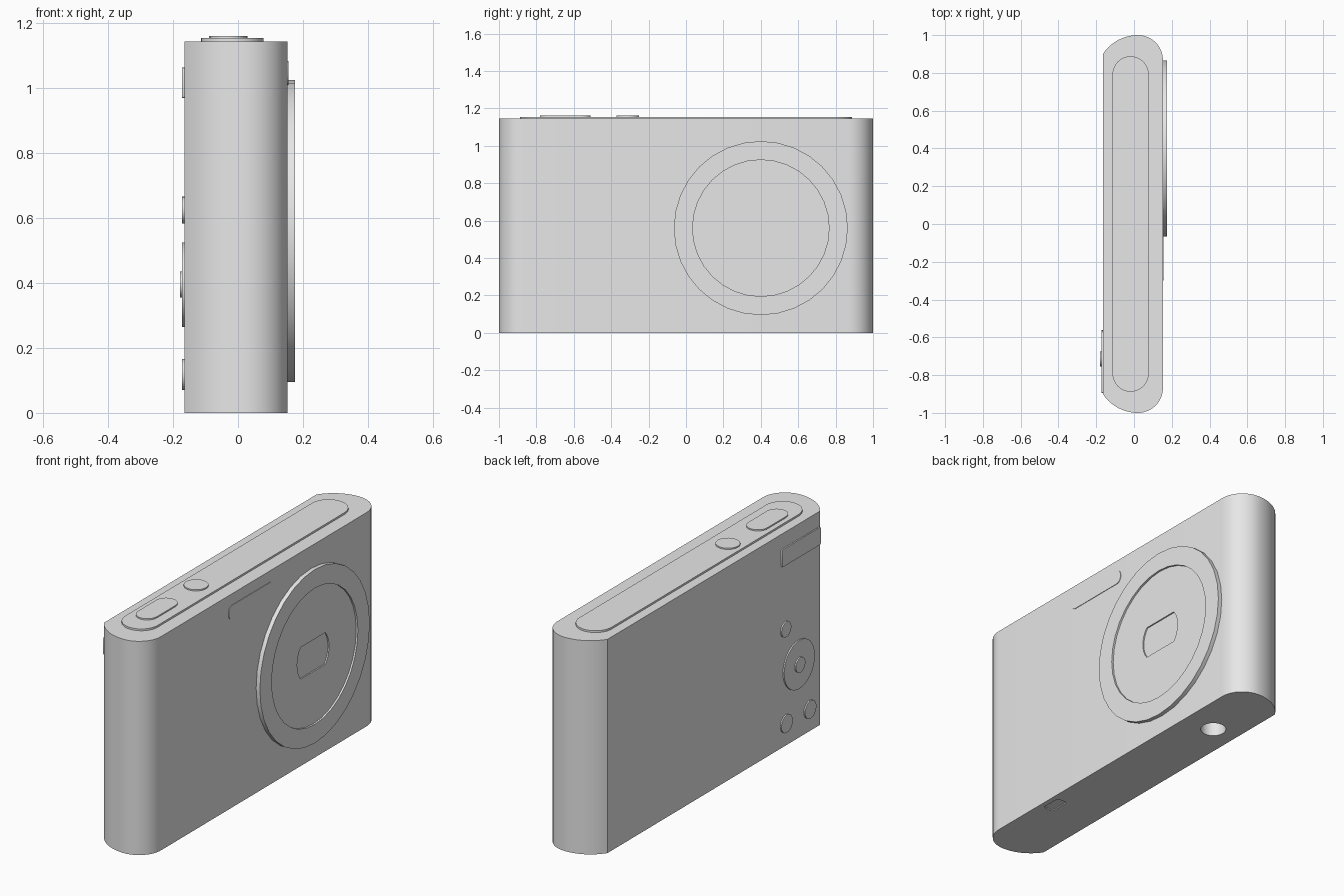
import bpy
import bmesh
from math import asin, atan2, cos, sin, pi, radians
from mathutils import Vector

cube = bpy.data.objects.get("Cube")
if cube:
    bpy.data.objects.remove(cube, do_unlink=True)

# One plain material for everything
grey = bpy.data.materials.new("light_grey")
grey.use_nodes = True
grey.diffuse_color = (0.8, 0.8, 0.8, 1)
grey.node_tree.nodes["Principled BSDF"].inputs["Base Color"].default_value = (0.8, 0.8, 0.8, 1)


def arc(cx, cy, rx, ry, start, end, n):
    return [(cx + rx * cos(start + (end - start) * i / n),
             cy + ry * sin(start + (end - start) * i / n)) for i in range(n + 1)]


def rounded(cx, cy, hx, hy, r, n=8):
    """Rounded rectangle; becomes a slot or a circle when r fills it."""
    pts = []
    for q, (sx, sy) in enumerate([(1, 1), (-1, 1), (-1, -1), (1, -1)]):
        pts += arc(cx + sx * (hx - r), cy + sy * (hy - r), r, r, q * pi / 2, (q + 1) * pi / 2, n)
    return pts


def circle(cx, cy, r, n=8):
    return rounded(cx, cy, r, r, r, n)


def prism(name, outline, axis, lo, hi):
    """Extrude an outline: axis 'Z' takes (x, y), axis 'X' takes (y, z)."""
    bm = bmesh.new()
    place = (lambda a, b, h: (a, b, h)) if axis == "Z" else (lambda a, b, h: (h, a, b))
    pts = []
    for p in outline:
        if not pts or (Vector(p) - Vector(pts[-1])).length > 1e-5:
            pts.append(p)
    if (Vector(pts[0]) - Vector(pts[-1])).length < 1e-5:
        pts.pop()
    base = bm.faces.new([bm.verts.new(place(a, b, lo)) for a, b in pts])
    ext = bmesh.ops.extrude_face_region(bm, geom=[base])
    step = Vector(place(0, 0, hi - lo))
    bmesh.ops.translate(bm, vec=step, verts=[v for v in ext["geom"] if isinstance(v, bmesh.types.BMVert)])
    bmesh.ops.recalc_face_normals(bm, faces=bm.faces)
    mesh = bpy.data.meshes.new(name)
    bm.to_mesh(mesh)
    bm.free()
    mesh.materials.append(grey)
    obj = bpy.data.objects.new(name, mesh)
    bpy.context.collection.objects.link(obj)
    return obj


def activate(obj):
    bpy.ops.object.select_all(action="DESELECT")
    obj.select_set(True)
    bpy.context.view_layer.objects.active = obj


def cut(obj, outline, axis, lo, hi):
    """Cut a prism-shaped recess out of a part."""
    cutter = prism("cutter", outline, axis, lo, hi)
    cutter.hide_render = True
    mod = obj.modifiers.new("cut", "BOOLEAN")
    mod.operation, mod.solver, mod.object = "DIFFERENCE", "EXACT", cutter
    activate(obj)
    bpy.ops.object.modifier_apply(modifier=mod.name)
    bpy.data.objects.remove(cutter, do_unlink=True)


# Body: rounded ends, with a sharp edge where they meet the flat rear
BACK, FRONT, HEIGHT = -0.165, 0.153, 1.145
R = 0.221
sweep = atan2(0.185, R - 0.1)
end = arc(0.02, 0.87, 0.133, 0.13, 0, pi / 2, 12)
end += arc(0.02, 1 - R, R, R, pi / 2, pi / 2 + sweep, 10)[1:]
body = prism("body", end + [(x, -y) for x, y in reversed(end)], "Z", 0, HEIGHT)

# Underside: tripod socket and small cover slot
cut(body, circle(-0.024, 0.588, 0.063), "Z", -0.05, 0.13)
cut(body, rounded(0.095, -0.5, 0.03, 0.055, 0.012, 3), "Z", -0.05, 0.006)

# Top plate with shutter and power buttons
prism("top_plate", rounded(-0.018, 0, 0.096, 0.888, 0.096), "Z", HEIGHT - 0.01, 1.155)
prism("shutter_button", rounded(-0.03, -0.645, 0.056, 0.135, 0.056), "Z", HEIGHT, 1.162)
prism("power_button", circle(-0.03, -0.312, 0.06), "Z", HEIGHT, 1.162)

# Lens: raised ring, recessed cover, window with flat top and bottom
lens = prism("lens", circle(0.4, 0.56, 0.465), "X", 0.14, 0.175)
cut(lens, circle(0.4, 0.56, 0.365), "X", 0.165, 0.2)
a = asin(0.085 / 0.135)
window = arc(0.4, 0.56, 0.135, 0.135, -a, a, 8) + arc(0.4, 0.56, 0.135, 0.135, pi - a, pi + a, 8)
cut(lens, window, "X", 0.158, 0.2)

# Flash window on the front
prism("flash_window", rounded(-0.11, 1.048, 0.19, 0.037, 0.03, 5), "X", FRONT - 0.01, FRONT + 0.003)

# Rear controls
for name, y, z, r, depth in [
    ("control_dial", -0.715, 0.395, 0.13, 0.007),
    ("dial_center", -0.715, 0.395, 0.04, 0.014),
    ("upper_button", -0.605, 0.625, 0.041, 0.007),
    ("lower_button_inner", -0.61, 0.118, 0.048, 0.007),
    ("lower_button_outer", -0.81, 0.118, 0.048, 0.007),
]:
    prism(name, circle(y, z, r), "X", BACK - depth, BACK + 0.01)
prism("thumb_rest", rounded(-0.732, 1.017, 0.163, 0.047, 0.006, 2), "X", BACK - 0.007, BACK + 0.01)

# Smooth the curved walls, keep the rims sharp
for obj in [o for o in bpy.context.scene.objects if o.type == "MESH"]:
    activate(obj)
    bpy.ops.object.shade_smooth_by_angle(angle=radians(30))
